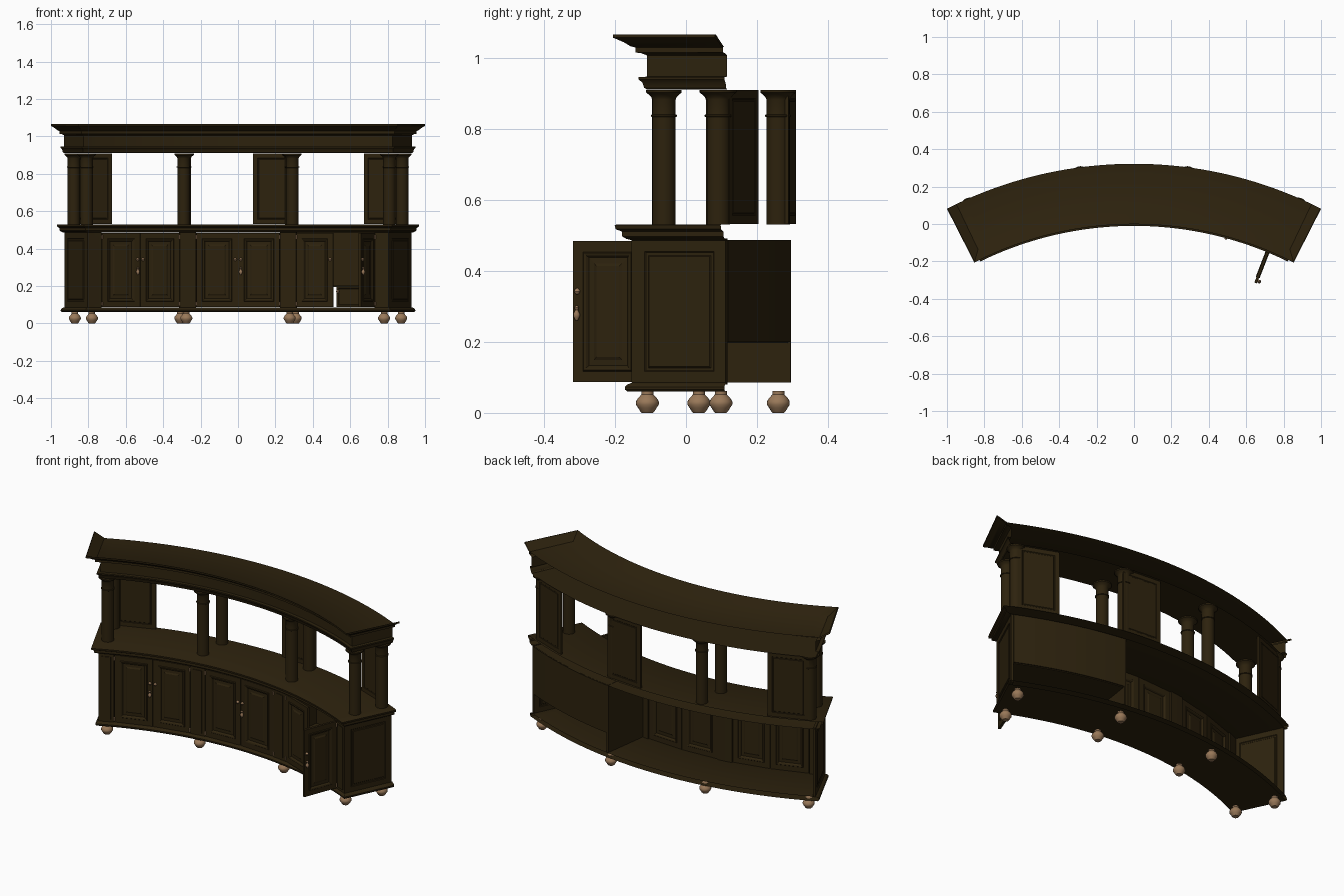
import bpy, bmesh, math
from mathutils import Vector

cube = bpy.data.objects.get("Cube")
if cube:
    bpy.data.objects.remove(cube)

CY = -1.88          # plan centre of the curve
BACK = 2.202        # radius of the rear edge
SEGS = 36


def material(name, col):
    m = bpy.data.materials.new(name)
    m.use_nodes = True
    m.diffuse_color = (*col, 1)
    bsdf = m.node_tree.nodes["Principled BSDF"]
    bsdf.inputs["Base Color"].default_value = (*col, 1)
    bsdf.inputs["Roughness"].default_value = 0.7
    return m


WOOD = material("dark_wood", (0.026, 0.016, 0.0042))
TAN = material("tan_wood", (0.32, 0.19, 0.10))


def P(r, deg, z=0.0):
    a = math.radians(deg)
    return Vector((r * math.sin(a), CY + r * math.cos(a), z))


def finish(name, bm, mat, smooth=False):
    bmesh.ops.recalc_face_normals(bm, faces=bm.faces)
    me = bpy.data.meshes.new(name)
    bm.to_mesh(me)
    bm.free()
    me.materials.append(mat)
    ob = bpy.data.objects.new(name, me)
    bpy.context.collection.objects.link(ob)
    if smooth:
        bpy.ops.object.select_all(action="DESELECT")
        ob.select_set(True)
        bpy.context.view_layer.objects.active = ob
        bpy.ops.object.shade_smooth_by_angle(angle=math.radians(35))
    return ob


def shell(name, profile, front, half):
    """Moulding swept round both ends and the curved front, open at the rear."""
    bm = bmesh.new()
    rings = []
    for d, z in profile:
        a = half + math.degrees(d / 2.1)
        angles = [-a + 2 * a * i / SEGS for i in range(SEGS + 1)]
        pts = [P(BACK, -a, z)] + [P(front - d, t, z) for t in angles] + [P(BACK, a, z)]
        rings.append((angles, z, [bm.verts.new(p) for p in pts]))
    for (_, _, r0), (_, _, r1) in zip(rings, rings[1:]):
        for i in range(len(r0) - 1):
            bm.faces.new((r0[i], r0[i + 1], r1[i + 1], r1[i]))
    # flat boards closing top and bottom
    for angles, z, ring in (rings[0], rings[-1]):
        inner = [bm.verts.new(P(BACK, t, z)) for t in angles[1:-1]]
        rear = [ring[0]] + inner + [ring[-1]]
        fr = ring[1:-1]
        for i in range(SEGS):
            bm.faces.new((fr[i], fr[i + 1], rear[i + 1], rear[i]))
    return finish(name, bm, WOOD, True)


def arc_box(name, a0, a1, r0, r1, z0, z1):
    n = max(1, round((a1 - a0) / 1.5))
    bm = bmesh.new()
    rows = []
    for i in range(n + 1):
        a = a0 + (a1 - a0) * i / n
        rows.append([bm.verts.new(P(r, a, z))
                     for r, z in ((r0, z0), (r1, z0), (r1, z1), (r0, z1))])
    for s, t in zip(rows, rows[1:]):
        for k in range(4):
            bm.faces.new((s[k], s[(k + 1) % 4], t[(k + 1) % 4], t[k]))
    bm.faces.new(rows[0])
    bm.faces.new(rows[-1])
    return finish(name, bm, WOOD)


def panel(name, p0, p1, z0, z1, t, steps):
    """Flat board with stepped rectangles (inset, depth) on both faces."""
    u = (p1 - p0).normalized()
    n = Vector((u.y, -u.x, 0))
    w = (p1 - p0).length
    loops = [(i, d - t / 2) for i, d in reversed(steps)] + [(i, t / 2 - d) for i, d in steps]
    bm = bmesh.new()
    rings = []
    for i, d in loops:
        rings.append([bm.verts.new(p0 + u * s + n * d + Vector((0, 0, z)))
                      for s, z in ((i, z0 + i), (w - i, z0 + i), (w - i, z1 - i), (i, z1 - i))])
    for a, b in zip(rings, rings[1:]):
        for k in range(4):
            bm.faces.new((a[k], a[(k + 1) % 4], b[(k + 1) % 4], b[k]))
    bm.faces.new(rings[0])
    bm.faces.new(rings[-1])
    finish(name, bm, WOOD)
    return u, n, w


def lathe(name, profile, loc, mat, segs=20):
    bm = bmesh.new()
    rings = []
    for r, z in profile:
        rings.append([bm.verts.new(loc + Vector((r * math.cos(k * math.tau / segs),
                                                 r * math.sin(k * math.tau / segs), z)))
                      for k in range(segs)])
    for a, b in zip(rings, rings[1:]):
        for k in range(segs):
            bm.faces.new((a[k], a[(k + 1) % segs], b[(k + 1) % segs], b[k]))
    bm.faces.new(rings[0])
    bm.faces.new(rings[-1])
    return finish(name, bm, mat, True)


# Curved horizontal parts; the cornice stands proud of a sunken top board
shell("plinth", [(0, .06), (.012, .06), (.018, .066), (.018, .073), (.012, .08), (0, .086)], 1.91, 25)
shell("counter", [(0, .485), (.015, .49), (.024, .497), (.024, .51), (.038, .517),
                  (.04, .528), (.036, .53)], 1.91, 25)
shell("entablature", [(0, .91), (.006, .915), (.01, .93), (.018, .938), (.018, .945), (0, .946),
                      (0, 1.006), (.012, 1.012), (.025, 1.014), (.025, 1.028), (.036, 1.032),
                      (.05, 1.043), (.07, 1.054), (.074, 1.056), (.074, 1.065), (.07, 1.065),
                      (.02, 1.03)], 1.953, 25)

# Upright stiles and end walls
END = [(0, 0), (.036, 0), (.039, .003), (.047, .003), (.05, 0)]
for side, s in (("left", 1), ("right", -1)):
    for part, lo, hi in (("inner", 6.8, 9.4), ("outer", 22.5, 25)):
        a, b = sorted((s * lo, s * hi))
        arc_box(f"{side}_{part}_stile", a, b, 1.905, 1.925, .085, .487)
        arc_box(f"{side}_{part}_stile_face", a + .5, b - .5, 1.901, 1.906, .1, .47)
    panel(f"{side}_end_wall", P(1.91, s * 24.8), P(2.197, s * 24.8), .08, .49, .014, END)

# Doors with raised panels, handles and hinges
DOOR = [(0, 0), (.03, 0), (.033, -.004), (.04, -.002), (.046, .005), (.062, .004), (.07, 0)]
KNOB = [(.002, -.009), (.007, -.005), (.009, 0), (.007, .005), (.002, .009)]
DROP = [(.003, -.022), (.009, -.012), (.01, -.004), (.004, .008), (.007, .014), (.002, .02)]
HINGE = [(.004, -.01), (.004, .01)]
up = Vector((0, 0, 1))


def door(name, p0, p1, hinge_at_end, drop):
    u, n, w = panel(name, p0, p1, .087, .483, .014, DOOR)
    free = p0 + u * (.014 if hinge_at_end else w - .014)
    hinge = p1 if hinge_at_end else p0
    lathe(name + "_knob", KNOB, free + n * .012 + up * .342, TAN, 10)
    if drop:
        lathe(name + "_drop_pull", DROP, free + n * .016 + up * .282, TAN, 10)
    for z in (.105, .462):
        lathe(name + "_hinge", HINGE, hinge + n * .008 + up * z, TAN, 8)


R = 1.912
for name, p0, p1, end, drop in (
        ("right_bay_outer_door", P(R, -22.4), P(R, -16), False, True),
        ("right_bay_inner_door", P(R, -15.9), P(R, -9.5), True, False),
        ("middle_right_door", P(R, -6.7), P(R, -.05), False, False),
        ("middle_left_door", P(R, .05), P(R, 6.7), True, True),
        ("left_bay_ajar_door", P(R, 9.5), P(1.882, 15.7), False, False),
        ("left_bay_open_door", Vector((.65, -.315, 0)), P(1.903, 22.4), True, True)):
    door(name, p0, p1, end, drop)

# Fitted compartment behind the open door
arc_box("compartment_divider", 7.9, 8.2, 1.92, 2.197, .086, .486)
arc_box("compartment_back", 8.2, 24.6, 2.19, 2.197, .2, .486)
arc_box("compartment_shelf", 8.2, 24.6, 1.922, 2.19, .196, .202)
panel("drawer_front", P(1.918, 16), P(1.918, 22.4), .088, .198, .012,
      [(0, 0), (.01, 0), (.014, .003), (.02, .003)])
lathe("drawer_knob", KNOB, P(1.9, 16.3, .17), TAN, 10)

# Upper rear panels
BOARD = [(0, 0), (.024, 0), (.026, .002), (.03, .002), (.032, 0)]
for name, a0, a1 in (("upper_panel_right", -24, -18), ("upper_panel_middle", 2.1, 8.2),
                     ("upper_panel_left", 18, 24)):
    panel(name, P(2.185, a0), P(2.185, a1), .531, .908, .012, BOARD)

# Columns and bun feet
COLUMN = [(.033, .53), (.033, .832), (.037, .834), (.037, .838), (.033, .84), (.033, .882),
          (.036, .889), (.043, .896), (.05, .901), (.05, .908)]
FOOT = [(.016, 0), (.02, .004), (.026, .014), (.032, .023), (.032, .032), (.027, .041),
        (.021, .047), (.017, .052), (.017, .061)]
for row, rc, rf, mid in (("front", 1.99, 1.936, 8.4), ("rear", 2.158, 2.162, 7.6)):
    for where, ac, af in (("right_end", -24, -23.8), ("right_middle", -mid, -8.2),
                          ("left_middle", mid, 8.2), ("left_end", 24, 23.8)):
        lathe(f"{where}_{row}_column", COLUMN, P(rc, ac), WOOD, 24)
        lathe(f"{where}_{row}_foot", FOOT, P(rf, af), TAN, 20)
